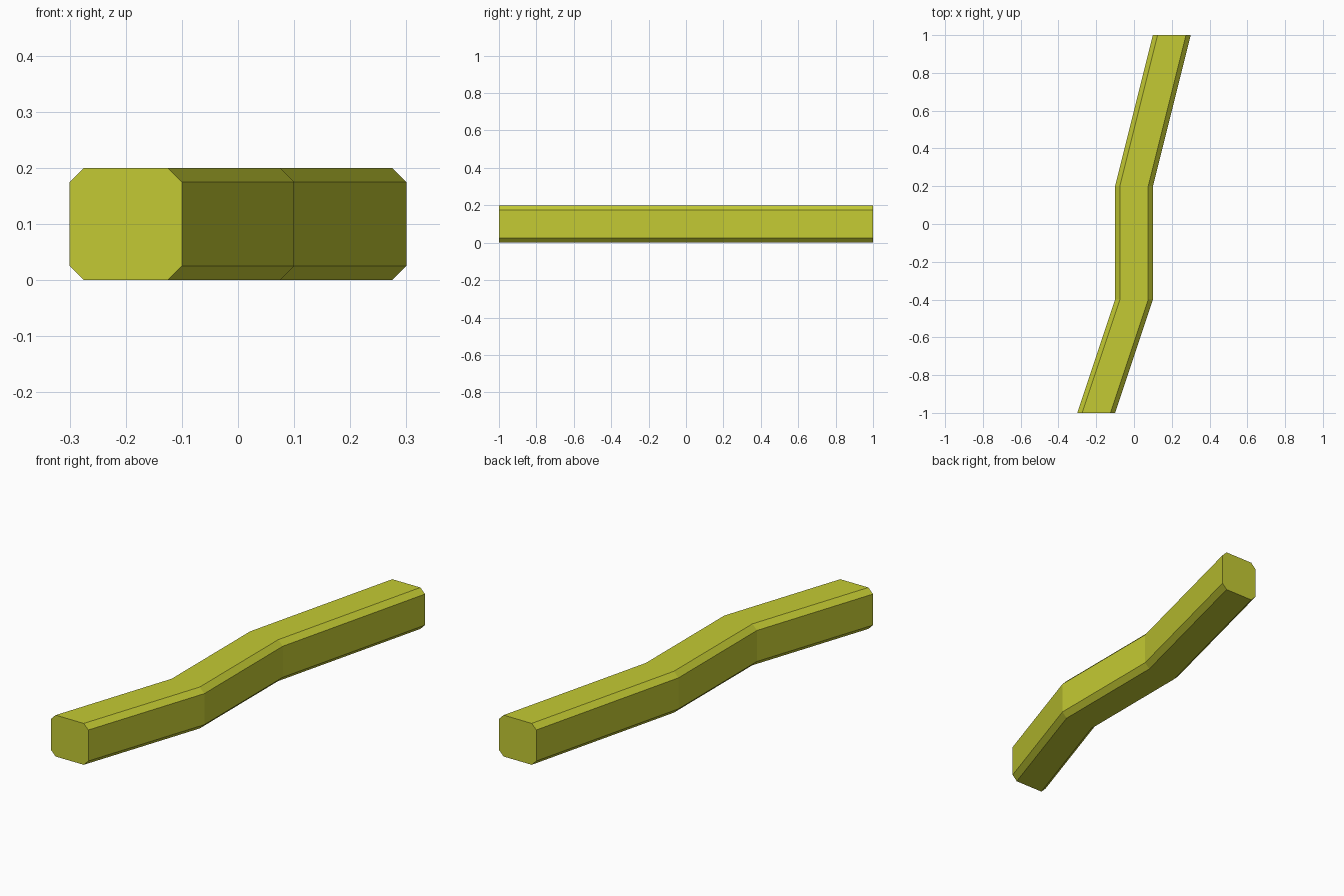
import bpy
import bmesh

cube = bpy.data.objects.get("Cube")
if cube:
    bpy.data.objects.remove(cube, do_unlink=True)

# Single olive yellow colour
olive = bpy.data.materials.new("olive_yellow")
olive.use_nodes = True
colour = (0.55, 0.59, 0.033, 1.0)
olive.diffuse_color = colour
olive.node_tree.nodes["Principled BSDF"].inputs["Base Color"].default_value = colour

# Chamfered square section (x, z) swept along a bent path (x, y)
HALF, CUT = 0.1, 0.025
inner = HALF - CUT
section = [(-inner, -HALF), (inner, -HALF), (HALF, -inner), (HALF, inner),
           (inner, HALF), (-inner, HALF), (-HALF, inner), (-HALF, -inner)]
path = [(-0.2, -1.0), (0.0, -0.4), (0.0, 0.2), (0.2, 1.0)]

bm = bmesh.new()
rings = [[bm.verts.new((px + sx, py, HALF + sz)) for sx, sz in section]
         for px, py in path]

# Side faces between neighbouring sections
count = len(section)
for a, b in zip(rings, rings[1:]):
    for i in range(count):
        j = (i + 1) % count
        bm.faces.new((a[i], a[j], b[j], b[i]))

# Flat end caps
bm.faces.new(rings[0])
bm.faces.new(rings[-1])
bmesh.ops.recalc_face_normals(bm, faces=bm.faces)

mesh = bpy.data.meshes.new("bent_bar")
bm.to_mesh(mesh)
bm.free()
mesh.materials.append(olive)
bar = bpy.data.objects.new("bent_bar", mesh)
bpy.context.collection.objects.link(bar)
